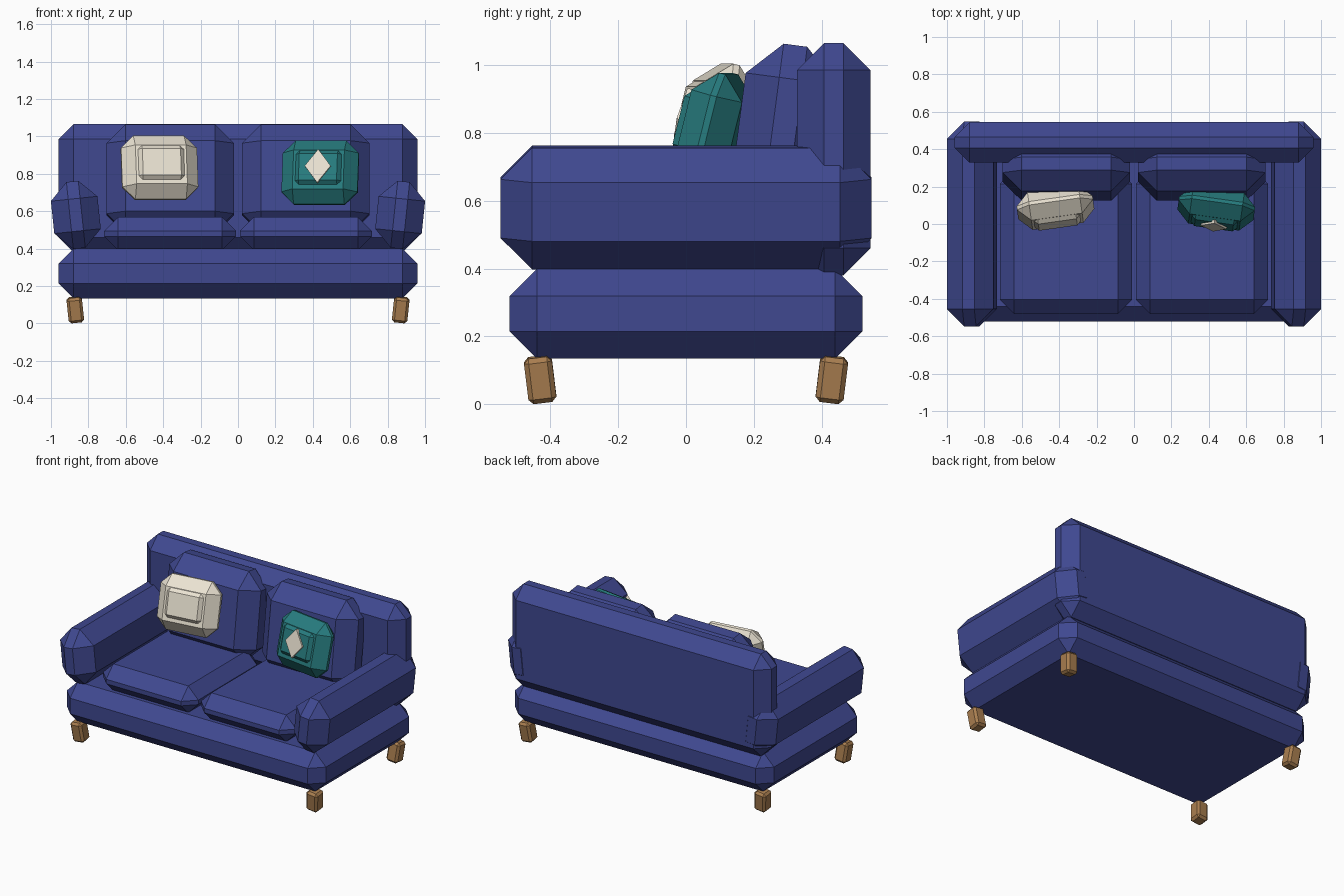
import bpy, bmesh
from math import radians
from mathutils import Matrix, Euler, Vector

if "Cube" in bpy.data.objects:
    bpy.data.objects.remove(bpy.data.objects["Cube"])


def material(name, rgb):
    m = bpy.data.materials.new(name)
    m.diffuse_color = (*rgb, 1)
    m.use_nodes = True
    m.node_tree.nodes["Principled BSDF"].inputs["Base Color"].default_value = m.diffuse_color
    return m


BLUE = material("blue_fabric", (0.05, 0.065, 0.28))
WOOD = material("wood", (0.40, 0.21, 0.08))
TEAL = material("teal_fabric", (0.02, 0.20, 0.21))
CREAM = material("cream_fabric", (0.83, 0.77, 0.65))


def place(loc, rot=(0, 0, 0)):
    return Matrix.Translation(loc) @ Euler([radians(a) for a in rot]).to_matrix().to_4x4()


def finish(name, bm, matrix, mat):
    me = bpy.data.meshes.new(name)
    bm.to_mesh(me)
    bm.free()
    me.materials.append(mat)
    ob = bpy.data.objects.new(name, me)
    ob.matrix_world = matrix
    bpy.context.collection.objects.link(ob)
    return ob


def soft_box(name, size, bevel, matrix, mat):
    """Box with one-segment chamfers on every edge."""
    bm = bmesh.new()
    bmesh.ops.create_cube(bm, size=1)
    bmesh.ops.scale(bm, vec=Vector(size), verts=bm.verts)
    bmesh.ops.bevel(bm, geom=bm.edges[:], offset=bevel, segments=1,
                    affect='EDGES', profile=0.5)
    return finish(name, bm, matrix, mat)


# Frame: base and back
soft_box("base", (1.92, 1.04, 0.265), 0.08, place((0, 0, 0.267)), BLUE)
soft_box("back", (1.92, 0.217, 0.685), 0.08, place((0, 0.436, 0.7225)), BLUE)

# Mirrored pairs: arms, cushions, legs
for side, s in (("left", -1), ("right", 1)):
    soft_box(side + "_arm", (0.25, 1.094, 0.36), 0.093,
             place((s * 0.867, 0, 0.58), (0, s * 6, 0)), BLUE)
    soft_box(side + "_seat_cushion", (0.705, 0.77, 0.18), 0.075,
             place((s * 0.363, -0.095, 0.48)), BLUE)
    soft_box(side + "_back_cushion", (0.68, 0.27, 0.58), 0.10,
             place((s * 0.362, 0.285, 0.771), (-7.5, 0, 0)), BLUE)
    for end, e in (("front", -1), ("back", 1)):
        soft_box(f"{end}_{side}_leg", (0.083, 0.083, 0.135), 0.014,
                 place((s * 0.87, e * 0.43, 0.073), (-e * 7, s * 6, 0)), WOOD)

# Throw pillows with raised front panels
cream = place((-0.42, 0.088, 0.832), (-14, 0, 8))
teal = place((0.44, 0.084, 0.805), (-14, 0, -8))
for name, m, mat in (("cream", cream, CREAM), ("teal", teal, TEAL)):
    soft_box(name + "_pillow", (0.41, 0.155, 0.35), 0.068, m, mat)
    soft_box(name + "_pillow_panel", (0.25, 0.06, 0.19), 0.022,
             m @ place((0, -0.068, 0.01)), mat)

# Diamond patch on the teal pillow
bm = bmesh.new()
bmesh.ops.create_cone(bm, cap_ends=True, segments=4, radius1=1, radius2=1, depth=1,
                      matrix=Matrix.Rotation(radians(90), 4, 'X'))
xs = [v.co.x for v in bm.verts]
if max(xs) < 0.9:
    bmesh.ops.rotate(bm, verts=bm.verts, matrix=Matrix.Rotation(radians(45), 3, 'Y'))
bmesh.ops.scale(bm, vec=Vector((0.07, 0.02, 0.092)), verts=bm.verts)
finish("diamond_patch", bm, teal @ place((0, -0.099, 0.012)), CREAM)
